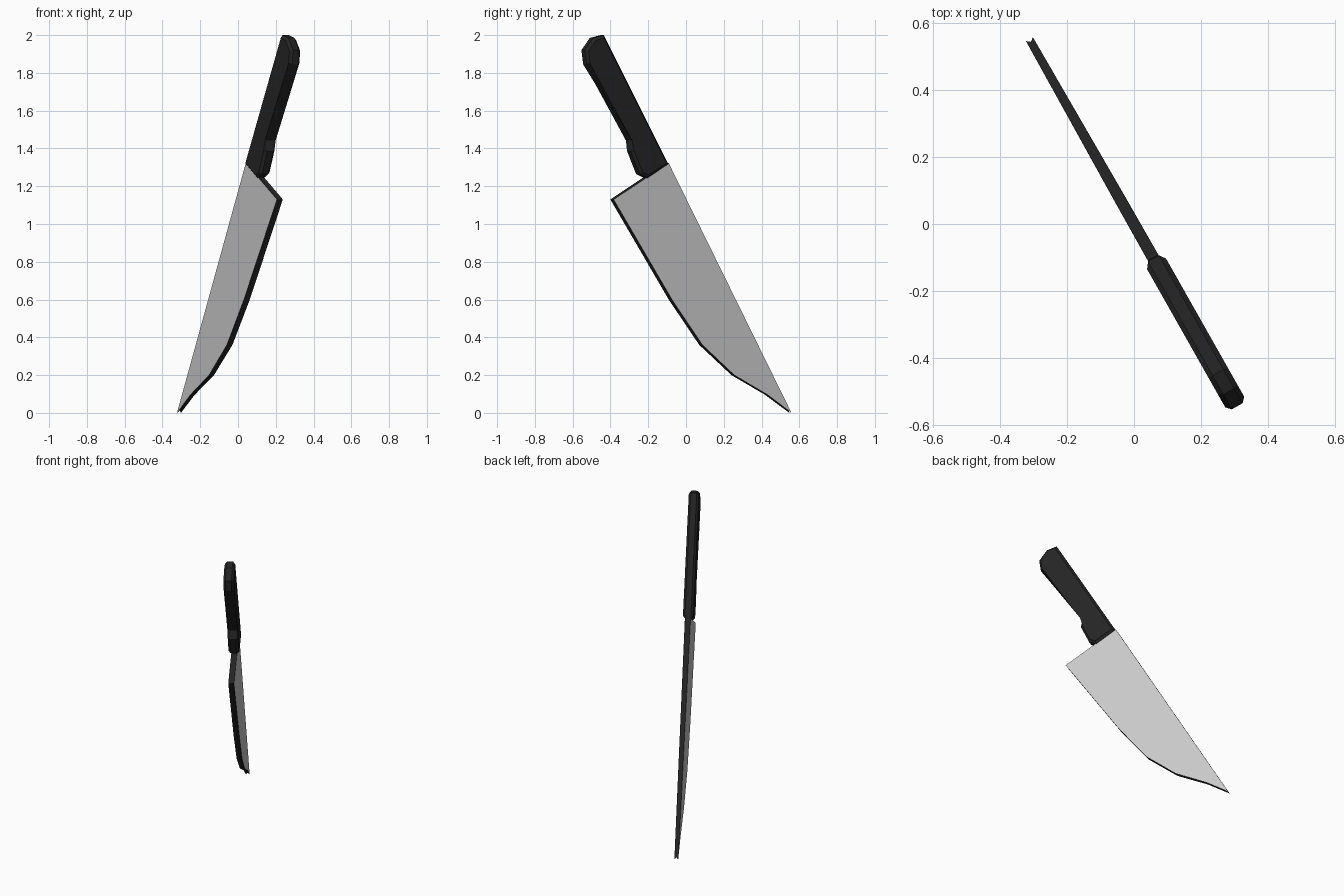
import bpy, bmesh, math
from mathutils import Matrix

if "Cube" in bpy.data.objects:
    bpy.data.objects.remove(bpy.data.objects["Cube"])


def material(name, rgb):
    m = bpy.data.materials.new(name)
    m.diffuse_color = (*rgb, 1)
    m.use_nodes = True
    m.node_tree.nodes["Principled BSDF"].inputs["Base Color"].default_value = m.diffuse_color
    return m


black = material("black", (0.018, 0.018, 0.018))
steel = material("steel grey", (0.59, 0.59, 0.59))

# Local frame: x along the knife's vertical plane, y thickness, z up
TURN = Matrix.Rotation(math.radians(119.5), 4, 'Z')


def slab(name, outline, half, mats, groove=(), chamfer=0):
    """Extrude an outline to +-half(u); rim gets material 0, sides the last one."""
    bm = bmesh.new()
    rings = []
    for s in (-1, 0, 1) if groove else (-1, 1):
        ring = []
        for i, (u, z) in enumerate(outline):
            t = half(u)
            if s == 0 and i in groove:      # shallow hollow along the rim
                u, z = u * 0.985, z + (0.8 - z) * 0.015
            ring.append(bm.verts.new((u, s * t, z)))
        rings.append(ring)
    n = len(outline)
    caps = [bm.faces.new(rings[0]), bm.faces.new(rings[-1])]
    for c in caps:
        c.material_index = len(mats) - 1
    for a, b in zip(rings, rings[1:]):
        for i in range(n):
            j = (i + 1) % n
            bm.faces.new((a[i], a[j], b[j], b[i]))
    if chamfer:
        edges = list({e for c in caps for e in c.edges})
        bmesh.ops.bevel(bm, geom=edges, offset=chamfer, segments=1,
                        affect='EDGES', clamp_overlap=True)
    bmesh.ops.recalc_face_normals(bm, faces=bm.faces[:])
    bm.transform(TURN)
    me = bpy.data.meshes.new(name)
    bm.to_mesh(me)
    bm.free()
    for m in mats:
        me.materials.append(m)
    ob = bpy.data.objects.new(name, me)
    bpy.context.collection.objects.link(ob)
    return ob


# Handle with chamfered outline and finger notch
slab("handle",
     [(-0.51, 2.0), (-0.575, 1.985), (-0.626, 1.92), (-0.615, 1.845),
      (-0.332, 1.445), (-0.348, 1.385), (-0.293, 1.265), (-0.245, 1.243),
      (-0.118, 1.318)],
     lambda u: 0.0325, [black], chamfer=0.014)

# Blade: steel sides, black rim, slightly thinner towards the tip
slab("blade",
     [(-0.115, 1.322), (-0.255, 1.243), (-0.45, 1.13), (-0.095, 0.60),
      (0.09, 0.36), (0.285, 0.20), (0.49, 0.095), (0.635, 0.0)],
     lambda u: 0.018 - 0.006 * max(0, u) / 0.635, [black, steel],
     groove=(2, 3, 4, 5, 6, 7))
